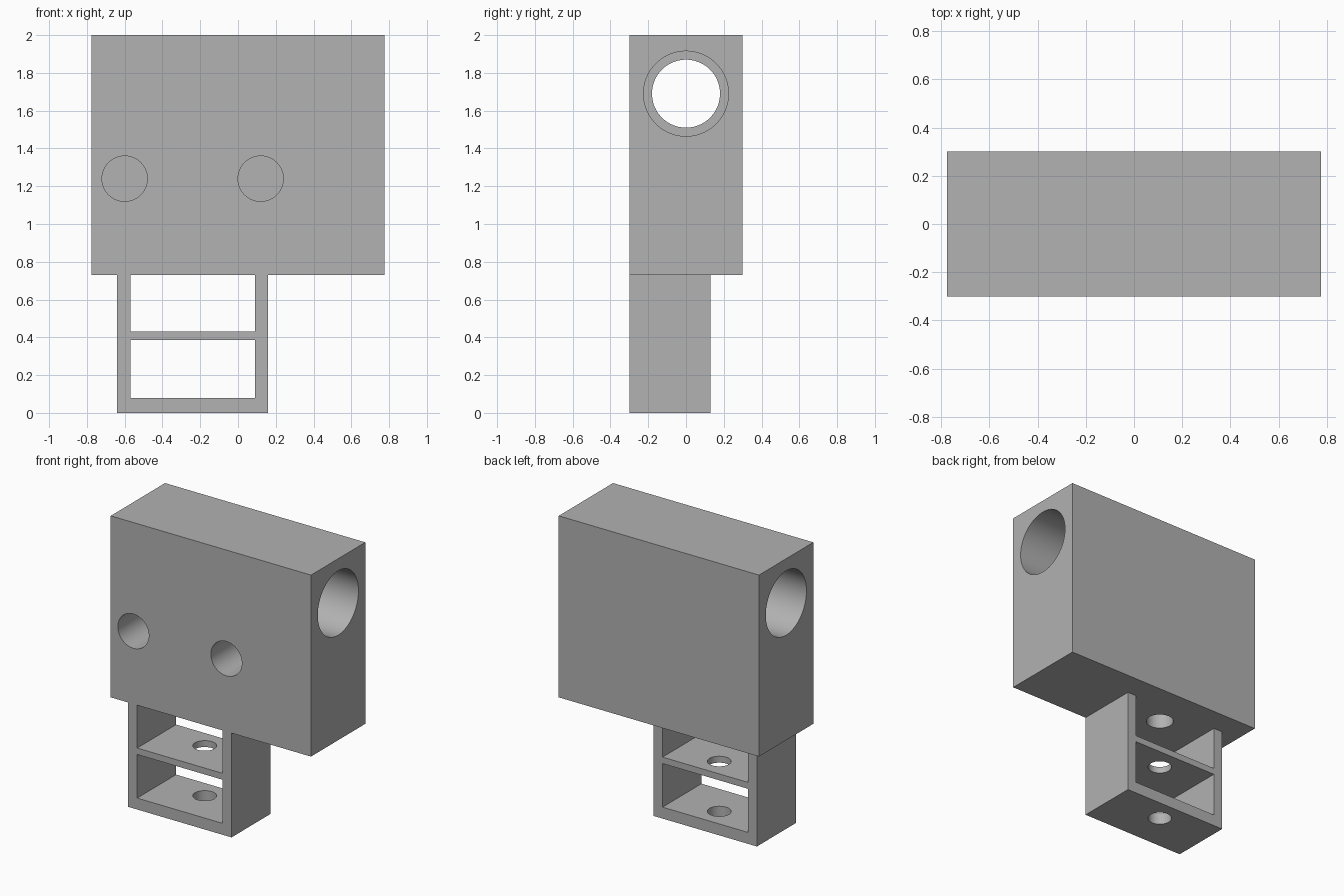
import bpy
import math
from mathutils import Vector

if "Cube" in bpy.data.objects:
    bpy.data.objects.remove(bpy.data.objects["Cube"], do_unlink=True)

grey = bpy.data.materials.new("plain_grey")
grey.use_nodes = True
colour = (0.445, 0.445, 0.445, 1)
grey.diffuse_color = colour
grey.node_tree.nodes["Principled BSDF"].inputs["Base Color"].default_value = colour


def box(name, low, high):
    low, high = Vector(low), Vector(high)
    bpy.ops.mesh.primitive_cube_add(size=1, location=(low + high) / 2)
    ob = bpy.context.object
    ob.name = name
    ob.scale = high - low
    bpy.ops.object.transform_apply(location=True, rotation=False, scale=True)
    ob.data.materials.append(grey)
    return ob


def drill(target, axis, start, end, radius):
    """Cut a round hole from start to end along the given axis."""
    start, end = Vector(start), Vector(end)
    turn = {"X": (0, math.pi / 2, 0), "Y": (math.pi / 2, 0, 0), "Z": (0, 0, 0)}
    bpy.ops.mesh.primitive_cylinder_add(
        vertices=96, radius=radius, depth=(end - start).length,
        location=(start + end) / 2, rotation=turn[axis])
    cutter = bpy.context.object
    cutter.hide_render = True
    cutter.data.materials.append(grey)
    cut(target, cutter)


def cut(target, cutter):
    bpy.ops.object.select_all(action="DESELECT")
    bpy.context.view_layer.objects.active = target
    target.select_set(True)
    mod = target.modifiers.new("cut", "BOOLEAN")
    mod.operation = "DIFFERENCE"
    mod.solver = "EXACT"
    mod.object = cutter
    bpy.ops.object.modifier_apply(modifier=mod.name)
    bpy.data.objects.remove(cutter, do_unlink=True)


def finish(ob):
    bpy.ops.object.select_all(action="DESELECT")
    bpy.context.view_layer.objects.active = ob
    ob.select_set(True)
    bpy.ops.object.shade_smooth_by_angle(angle=math.radians(30))


# Main block with a stepped cross bore, wider at both ends
body = box("body_block", (-0.775, -0.3, 0.73), (0.775, 0.3, 2))
bore_z = 1.69
drill(body, "X", (-0.9, 0, bore_z), (0.9, 0, bore_z), 0.18)
for side in (-1, 1):
    drill(body, "X", (side * 0.3, 0, bore_z), (side * 0.9, 0, bore_z), 0.225)

# Blind holes in the front face
for x in (-0.6, 0.12):
    drill(body, "Y", (x, -0.4, 1.24), (x, 0.1, 1.24), 0.12)

# Blind hole in the underside, in line with the bracket holes
hole_x, hole_y = -0.24, -0.025
drill(body, "Z", (hole_x, hole_y, 0.6), (hole_x, hole_y, 1.13), 0.088)
finish(body)

# Hanging bracket with two open bays and a drilled shelf and floor
bracket = box("hanging_bracket", (-0.64, -0.3, 0), (0.16, 0.13, 0.73))
for low, high in ((0.08, 0.385), (0.43, 0.8)):
    bay = box("bay_cutter", (-0.57, -0.5, low), (0.09, 0.5, high))
    bay.hide_render = True
    cut(bracket, bay)
drill(bracket, "Z", (hole_x, hole_y, -0.1), (hole_x, hole_y, 0.6), 0.076)
finish(bracket)
